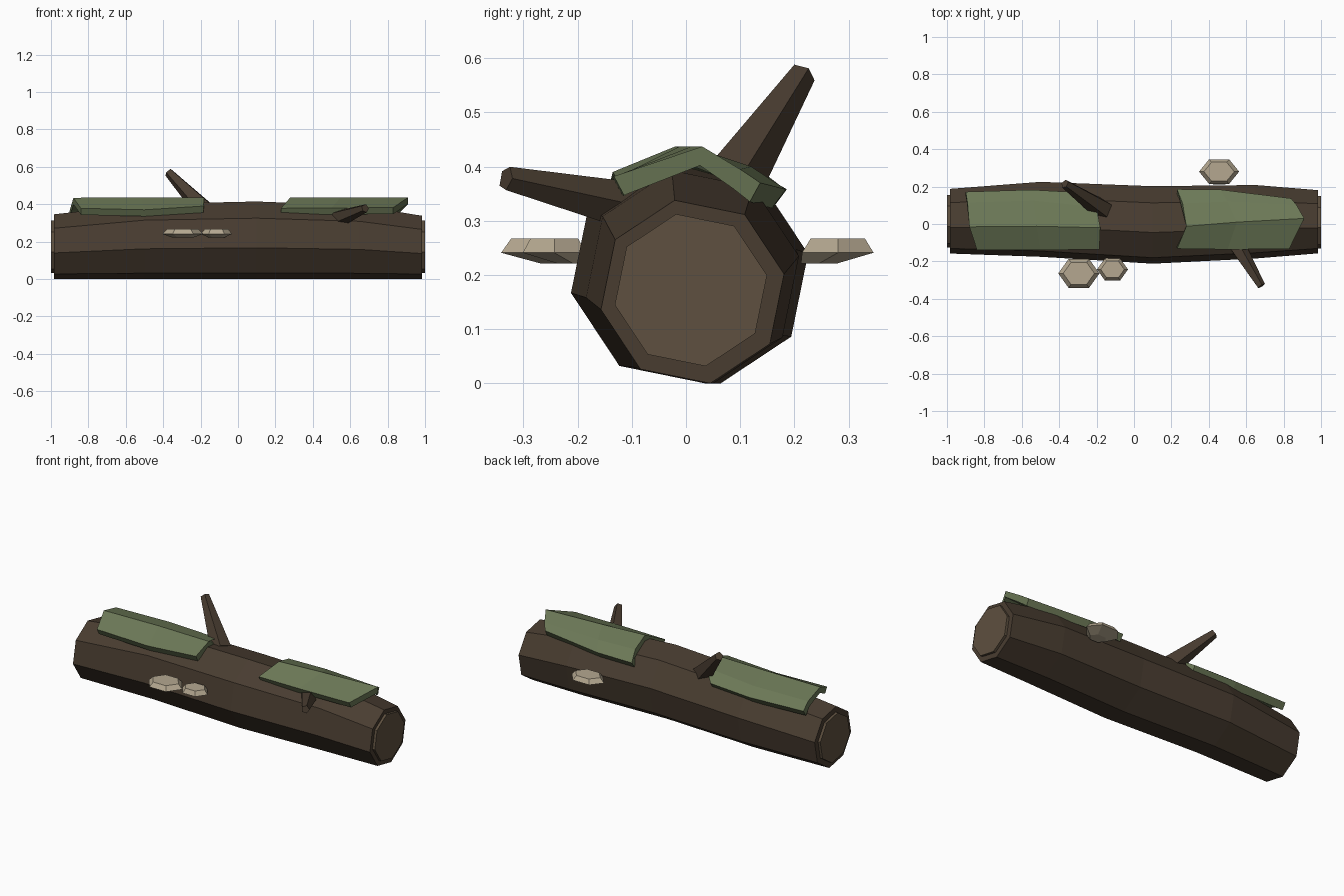
import bpy, math
from mathutils import Vector

if "Cube" in bpy.data.objects:
    bpy.data.objects.remove(bpy.data.objects["Cube"])


def material(name, rgb):
    m = bpy.data.materials.new(name)
    m.diffuse_color = (*rgb, 1)
    m.use_nodes = True
    m.node_tree.nodes["Principled BSDF"].inputs["Base Color"].default_value = m.diffuse_color
    return m


BARK = material("bark", (0.066, 0.046, 0.030))
WOOD = material("cut_wood", (0.112, 0.080, 0.050))
MOSS = material("moss", (0.150, 0.190, 0.095))
CAP = material("fungus", (0.46, 0.39, 0.28))


def loft(name, rings, mat):
    """Bridge equal-length closed rings and cap both ends."""
    n = len(rings[0])
    verts = [tuple(p) for r in rings for p in r]
    faces = [(i * n + j, i * n + (j + 1) % n, (i + 1) * n + (j + 1) % n, (i + 1) * n + j)
             for i in range(len(rings) - 1) for j in range(n)]
    last = (len(rings) - 1) * n
    faces += [tuple(range(n))[::-1], tuple(range(last, last + n))]
    me = bpy.data.meshes.new(name)
    me.from_pydata(verts, [], faces)
    me.materials.append(mat)
    ob = bpy.data.objects.new(name, me)
    bpy.context.collection.objects.link(ob)
    # consistent outward normals
    bpy.context.view_layer.objects.active = ob
    ob.select_set(True)
    bpy.ops.object.mode_set(mode='EDIT')
    bpy.ops.mesh.select_all(action='SELECT')
    bpy.ops.mesh.normals_make_consistent(inside=False)
    bpy.ops.object.mode_set(mode='OBJECT')
    ob.select_set(False)
    return ob


def octagon(x, cy, cz, r):
    return [(x, cy + r * math.cos(math.radians(11 + 45 * k)),
             cz + r * math.sin(math.radians(11 + 45 * k))) for k in range(8)]


# Log trunk: bent octagonal tube (x, centre y, radius)
sections = [(-0.985, 0.015, 0.176), (-0.5, 0.025, 0.204), (0.1, -0.005, 0.211),
            (0.65, 0.012, 0.2), (0.985, 0.012, 0.172)]
loft("log", [octagon(x, cy, 0.982 * r, r) for x, cy, r in sections], BARK)

# Pale cut faces at both ends
for side, cy, name in ((-1, 0.015, "left_cut_face"), (1, 0.009, "right_cut_face")):
    loft(name, [octagon(side * x, cy, 0.172, 0.143) for x in (0.96, 1.0)], WOOD)


# Branch stubs: tapered five-sided prisms
def branch(name, base, tip, r0, r1, sides=5):
    base, tip = Vector(base), Vector(tip)
    q = (tip - base).to_track_quat('Z', 'Y')
    rings = []
    for c, r in ((base, r0), (tip, r1)):
        rings.append([c + q @ Vector((r * math.cos(math.tau * k / sides),
                                      r * math.sin(math.tau * k / sides), 0))
                      for k in range(sides)])
    loft(name, rings, BARK)


branch("upper_branch", (-0.165, 0.075, 0.355), (-0.37, 0.215, 0.57), 0.06, 0.025)
branch("front_branch", (0.54, -0.10, 0.325), (0.68, -0.332, 0.378), 0.048, 0.023)


# Moss: each station lists top points from front to back, underside sits in the log
def moss(name, stations):
    rings = []
    for top in stations:
        under = [(x, y * 0.86, z - 0.035) for x, y, z in reversed(top)]
        rings.append(list(top) + under)
    loft(name, rings, MOSS)


moss("left_moss", [
    [(-0.84, -0.138, 0.378), (-0.88, -0.015, 0.434), (-0.89, 0.115, 0.40), (-0.9, 0.172, 0.365)],
    [(-0.5, -0.14, 0.37), (-0.52, -0.012, 0.437), (-0.54, 0.125, 0.402), (-0.55, 0.183, 0.358)],
    [(-0.185, -0.135, 0.39), (-0.18, -0.02, 0.437), (-0.2, 0.09, 0.41), (-0.28, 0.168, 0.365)]])
moss("right_moss", [
    [(0.23, -0.132, 0.378), (0.28, -0.012, 0.437), (0.26, 0.11, 0.402), (0.23, 0.186, 0.358)],
    [(0.5, -0.136, 0.38), (0.55, 0.01, 0.437), (0.5, 0.12, 0.40), (0.46, 0.184, 0.358)],
    [(0.83, -0.133, 0.382), (0.91, 0.03, 0.437), (0.87, 0.10, 0.395), (0.84, 0.137, 0.37)]])


# Bracket fungi: flat hexagonal shelves with a tapered underside
def fungus(name, cx, cy, rx, ry):
    inward = -math.copysign(1, cy)
    rings = []
    for scale, z, shift in ((0.5, 0.221, 0.035), (1, 0.241, 0), (0.76, 0.267, 0)):
        rings.append([(cx + rx * scale * math.cos(math.tau * k / 6),
                       cy + inward * shift + ry * scale * math.sin(math.tau * k / 6) / 0.866, z)
                      for k in range(6)])
    loft(name, rings, CAP)


fungus("front_fungus_large", -0.295, -0.264, 0.11, 0.077)
fungus("front_fungus_small", -0.115, -0.243, 0.083, 0.058)
fungus("back_fungus", 0.455, 0.28, 0.107, 0.066)
